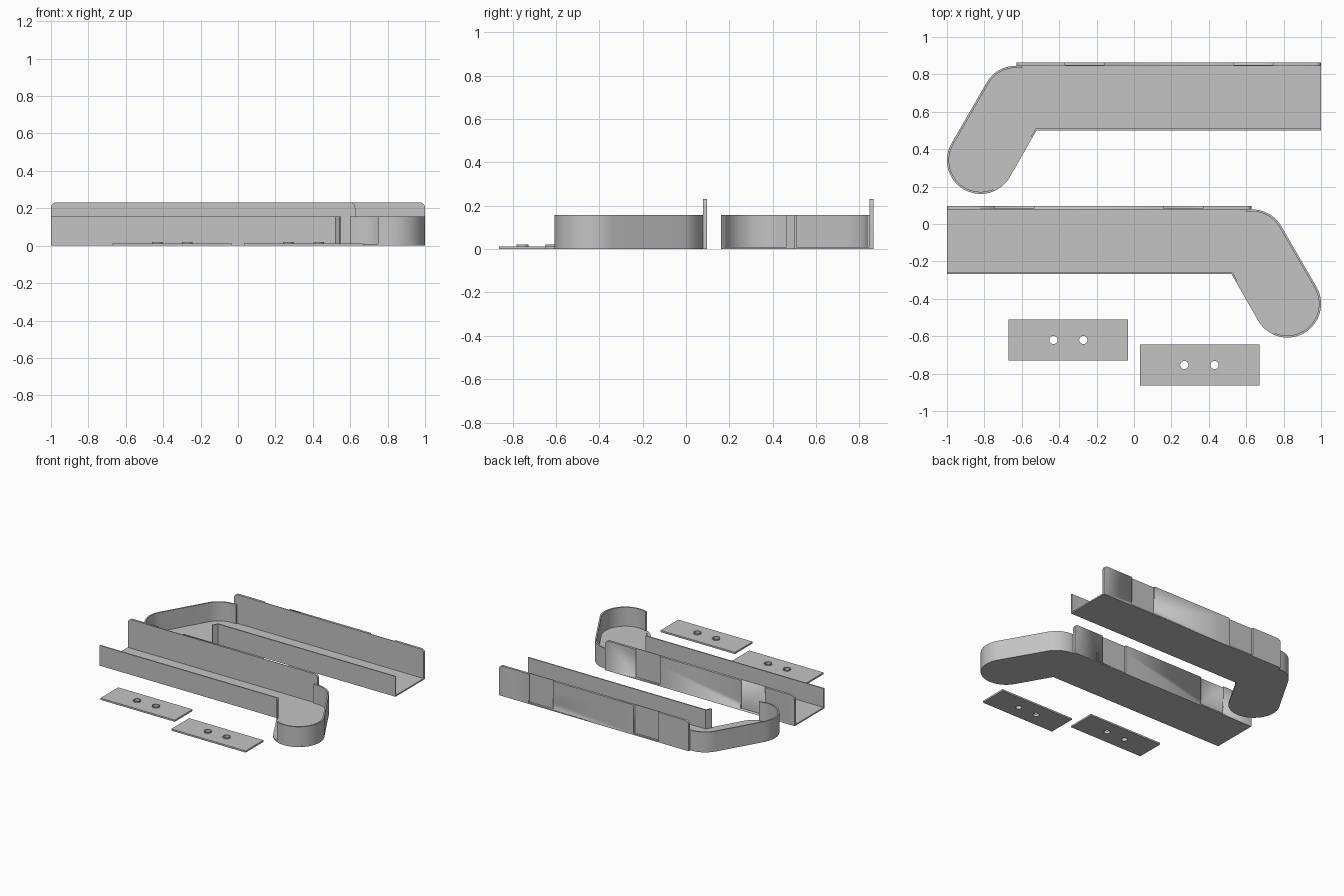
import bpy, bmesh, math

if "Cube" in bpy.data.objects:
    bpy.data.objects.remove(bpy.data.objects["Cube"])

grey = bpy.data.materials.new("grey plastic")
grey.diffuse_color = (0.55, 0.55, 0.55, 1)
grey.use_nodes = True
grey.node_tree.nodes["Principled BSDF"].inputs["Base Color"].default_value = grey.diffuse_color


def arc(cx, cy, r, a0, a1, n):
    """Points along an arc, angles in degrees."""
    angles = [math.radians(a0 + (a1 - a0) * i / n) for i in range(n + 1)]
    return [(cx + r * math.cos(a), cy + r * math.sin(a)) for a in angles]


def box(x0, x1, y0, y1):
    return [(x0, y0), (x1, y0), (x1, y1), (x0, y1)]


def prism(name, outlines, lo, hi, upright=False, flip=1, dy=0.0):
    """Extrude outlines (inner loops become holes) along z, or along y if upright."""
    bm = bmesh.new()

    def place(u, v):
        return (flip * u, lo + dy, v) if upright else (flip * u, v + dy, lo)

    for loop in outlines:
        vs = [bm.verts.new(place(u, v)) for u, v in loop]
        for i in range(len(vs)):
            bm.edges.new((vs[i - 1], vs[i]))
    bmesh.ops.triangle_fill(bm, use_beauty=True, edges=bm.edges[:])
    ext = bmesh.ops.extrude_face_region(bm, geom=bm.faces[:])
    moved = [g for g in ext["geom"] if isinstance(g, bmesh.types.BMVert)]
    d = hi - lo
    bmesh.ops.translate(bm, verts=moved, vec=(0, d, 0) if upright else (0, 0, d))
    bmesh.ops.recalc_face_normals(bm, faces=bm.faces[:])
    mesh = bpy.data.meshes.new(name)
    bm.to_mesh(mesh)
    bm.free()
    mesh.materials.append(grey)
    ob = bpy.data.objects.new(name, mesh)
    bpy.context.collection.objects.link(ob)
    bpy.ops.object.select_all(action="DESELECT")
    ob.select_set(True)
    bpy.context.view_layer.objects.active = ob
    bpy.ops.object.shade_smooth_by_angle(angle=math.radians(30))
    return ob


# Shared tray dimensions
FLOOR, LOW, TALL = 0.01, 0.157, 0.232
BACK, FRONT = 0.0965, -0.267
R, T = 0.18, 0.011
ELBOW, TIP = (0.632, -0.102), (0.82, -0.427)
CORNER_X = 0.521


def tray(prefix, flip, dy):
    def part(name, outlines, lo, hi, upright=False):
        return prism(prefix + name, outlines, lo, hi, upright, flip, dy)

    # Floor with bent arm and rounded tip
    part("floor", [[(-1, 0.079)] + arc(*ELBOW, R, 90, 30, 10)
                   + arc(*TIP, R, 30, -150, 32)
                   + [(CORNER_X, FRONT), (-1, FRONT)]], 0, FLOOR)

    # Low wall around the outside of the arm
    outer = [(0.6, 0.078)] + arc(*ELBOW, R, 90, 30, 10) + arc(*TIP, R, 30, -113, 26)
    inner = ([(0.6, 0.067)] + arc(*ELBOW, R - T, 90, 30, 10)
             + arc(*TIP, R - T, 30, -113, 26))
    part("arm_wall", [outer + inner[::-1]], 0, LOW)

    # Low front wall with a short return along the arm
    t = 0.009
    ex, ey = CORNER_X + 0.022, FRONT - 0.038
    part("front_wall", [[(-1, FRONT), (CORNER_X, FRONT), (ex, ey),
                         (ex + 0.866 * t, ey + 0.5 * t),
                         (CORNER_X + 0.577 * t, FRONT + t), (-1, FRONT + t)]], 0, LOW)

    # Tall back wall with rounded top corners
    c = 0.03
    wall = part("back_wall", [[(-1, 0), (0.627, 0)]
                              + arc(0.627 - c, TALL - c, c, 0, 90, 8)
                              + arc(-1 + c, TALL - c, c, 90, 180, 8)],
                0.078, BACK, True)

    # Two shallow recesses in its outer face
    for x0, x1 in ((-0.745, -0.535), (0.157, 0.37)):
        cutter = part("recess_cutter", [box(x0, x1, BACK - 0.014, BACK + 0.05)],
                      FLOOR, 0.3)
        cutter.hide_render = True
        cutter.hide_viewport = True
        mod = wall.modifiers.new("recess", "BOOLEAN")
        mod.operation = "DIFFERENCE"
        mod.solver = "EXACT"
        mod.object = cutter


tray("front_tray_", 1, 0.0)
tray("rear_tray_", -1, 0.768)

# Flat mounting plates with two collared holes each
for label, cx, cy in (("left", -0.351, -0.62), ("right", 0.351, -0.754)):
    hx = [cx + (-0.08 if label == "left" else -0.082), cx + 0.08]
    holes = [arc(x, cy, 0.022, 0, 345, 23) for x in hx]
    prism(label + "_plate",
          [box(cx - 0.319, cx + 0.319, cy - 0.109, cy + 0.109)] + holes, 0, 0.013)
    for x, hole in zip(hx, holes):
        prism(label + "_plate_collar",
              [arc(x, cy, 0.028, 0, 345, 23), hole], 0.013, 0.021)
